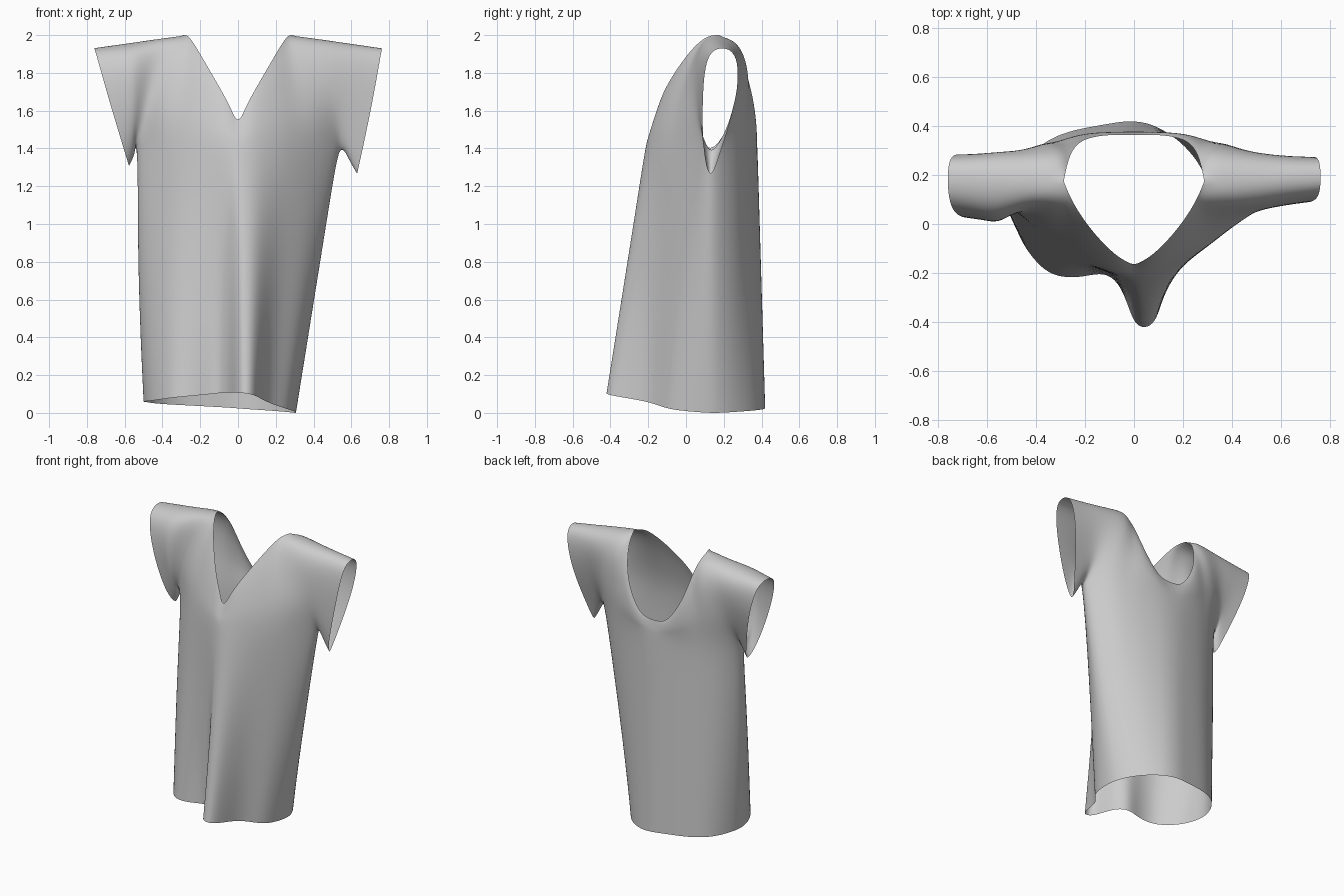
import bpy, bmesh, math
from mathutils import Vector as V

# Chest line (half, centre to armpit) and hem lines (left to right)
CZ = 1.42
CHEST_X = [0, .05, .12, .24, .33, .42, .5, .545]
CHEST_Y = {'front': [-.215, -.212, -.192, -.135, -.075, 0, .07, .13],
           'back': [.378, .377, .37, .345, .317, .28, .21, .13]}
HEM = {'front': [(-.507, .08, .06), (-.478, -.04, .062), (-.42, -.135, .07), (-.34, -.215, .082),
                 (-.22, -.222, .092), (-.115, -.19, .103), (-.045, -.26, .11), (-.003, -.41, .107),
                 (.045, -.428, .104), (.095, -.4, .092), (.137, -.225, .065), (.2, -.145, .04),
                 (.262, -.09, .02), (.3, .01, .008), (.31, .12, 0)],
       'back': [(-.507, .08, .06), (-.49, .17, .058), (-.44, .265, .05), (-.37, .335, .045),
                (-.27, .38, .04), (-.14, .403, .033), (-.05, .419, .028), (0, .42, .024),
                (.05, .413, .02), (.1, .395, .017), (.17, .352, .012), (.225, .3, .008),
                (.27, .24, .004), (.3, .175, 0), (.31, .12, 0)]}
# Neckline edges: V at the front, deep U at the back
NECK = {'front': [(0, -.168, 1.525), (.05, -.145, 1.64), (.11, -.098, 1.745), (.2, .005, 1.9), (.26, .105, 2.0)],
        'back': [(0, .364, 1.51), (.05, .364, 1.513), (.12, .364, 1.54), (.225, .345, 1.72), (.268, .275, 1.94)]}
# Shoulder and sleeve columns: seam ends, then the points between
TOP = {5: (.287, .175, 2.0), 6: (.42, .175, 1.99), 7: (.56, .18, 1.972), 8: (.66, .185, 1.957), 9: (.765, .19, 1.942)}
UNDER = {8: (.578, .13, 1.3), 9: (.62, .13, 1.22)}
MID = {'front': {5: [(.405, -.02, 1.6), (.33, .03, 1.85), (.3, .095, 1.99)],
                 6: [(.49, .035, 1.6), (.45, .045, 1.83), (.43, .085, 1.96)],
                 7: [(.545, .065, 1.54), (.55, .06, 1.8), (.56, .095, 1.935)],
                 8: [(.605, .08, 1.42), (.64, .075, 1.73), (.66, .1, 1.92)],
                 9: [(.652, .09, 1.36), (.715, .085, 1.66), (.757, .105, 1.905)]},
       'back': {5: [(.405, .325, 1.6), (.335, .345, 1.84), (.3, .27, 1.985)],
                6: [(.49, .275, 1.6), (.45, .315, 1.83), (.43, .275, 1.955)],
                7: [(.545, .235, 1.54), (.55, .295, 1.8), (.56, .275, 1.93)],
                8: [(.605, .195, 1.42), (.64, .285, 1.73), (.66, .275, 1.92)],
                9: [(.652, .175, 1.36), (.715, .275, 1.66), (.757, .28, 1.905)]}}
STEP = [0, .33, .72, .92, 1]


def chest(side, k):
    # the armpit hangs a little lower than the chest line
    return V((CHEST_X[k], CHEST_Y[side][k], CZ - (.04 if k == 7 else 0)))


def upper(side, j, i):
    """Point of the yoke and sleeves: column j, row i from chest line to top edge."""
    k = abs(j)
    out = -1 if side == 'front' else 1
    if k <= 4:
        t = STEP[i]
        p = chest(side, k).lerp(V(NECK[side][k]), t)
        p.y += out * .003 * k * k * math.sin(math.pi * t)
    elif i == 0:
        p = chest(side, k) if k <= 7 else V(UNDER[k])
    else:
        p = V(TOP[k]) if i == 4 else V(MID[side][k][i - 1])
    if j < 0:
        # the left sleeve hangs closer and fuller, with creases at the armhole
        if k >= 8:
            w = (1.95 - p.z) / .68
            p.x *= 1 - .085 * w
            p.z += .04 * w
        if k >= 7 and 0 < i < 4:
            p.y += (-.07 if side == 'front' else .012) * math.sin(math.pi * i / 4)
        if side == 'front' and k == 6 and i in (1, 2):
            p.y += .025
        p.x = -p.x
    return p


def body(side, j, i):
    """Point of the body: row i of 4 from hem to chest line."""
    c = chest(side, abs(j))
    if j < 0:
        c.x = -c.x
    p = V(HEM[side][j + 7]).lerp(c, i / 4)
    if j < -4:
        p.x -= .012 * math.sin(math.pi * i / 4)
    return p


bm = bmesh.new()
crease = bm.verts.layers.float.new('crease_vert')


def panel(side, point, reach):
    grid = {(j, i): bm.verts.new(point(side, j, i)) for j in range(-reach, reach + 1) for i in range(5)}
    for j in range(-reach, reach):
        for i in range(4):
            f = [grid[j, i], grid[j + 1, i], grid[j + 1, i + 1], grid[j, i + 1]]
            bm.faces.new(f if side == 'front' else f[::-1])
    return grid


for side in ('front', 'back'):
    panel(side, body, 7)
    yoke = panel(side, upper, 9)
    # sharp neck corners and armpits
    sharp = [(5, 4), (-5, 4), (7, 0), (-7, 0)] + ([(0, 4)] if side == 'front' else [])
    for key in sharp:
        yoke[key][crease] = 1.0

# Sew the panels together along all seams
bmesh.ops.remove_doubles(bm, verts=bm.verts[:], dist=1e-4)
mesh = bpy.data.meshes.new('shirt')
bm.to_mesh(mesh)
bm.free()
shirt = bpy.data.objects.new('shirt', mesh)
bpy.context.collection.objects.link(shirt)
mesh.shade_smooth()
sub = shirt.modifiers.new('smooth_cloth', 'SUBSURF')
sub.levels = sub.render_levels = 3
